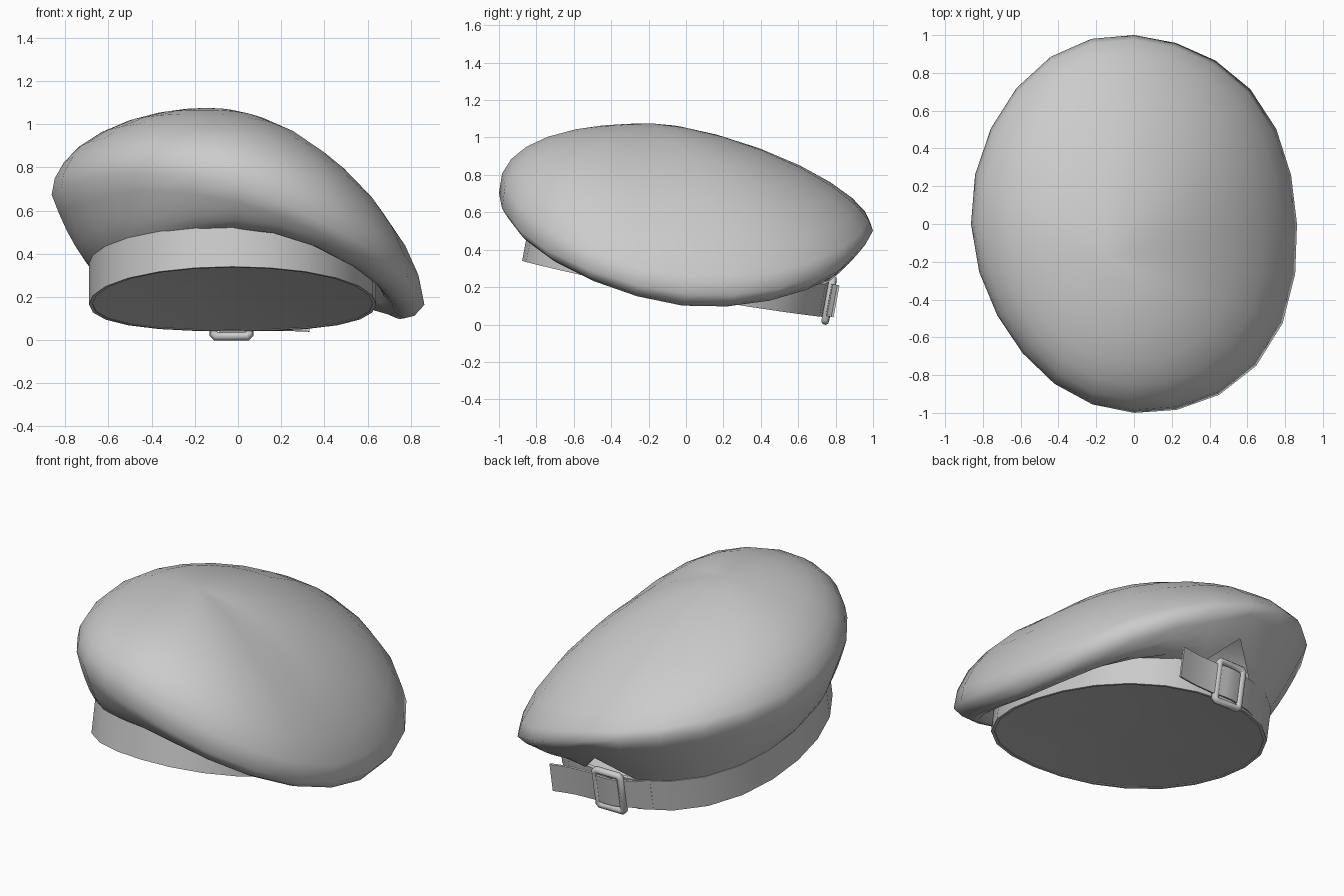
import bpy, bmesh
from math import sin, cos, pi, atan
from mathutils import Vector

if "Cube" in bpy.data.objects:
    bpy.data.objects.remove(bpy.data.objects["Cube"])

SEG = 24
TILT = atan(0.186)
ORIGIN = Vector((-0.025, -0.07, 0.19))
ANGLES = [2 * pi * i / SEG for i in range(SEG)]


def local(x, v, h):
    """Point in the tilted frame of the head opening."""
    return ORIGIN + Vector((x, v * cos(TILT) + h * sin(TILT), h * cos(TILT) - v * sin(TILT)))


def oval(a, h, scale=1.0):
    """Head opening outline, dipping a little at the sides."""
    r = scale * (1 + 0.03 * sin(2 * a) ** 2)
    return local(0.665 * r * cos(a), 0.82 * r * sin(a), h - 0.025 * cos(a) ** 2 * scale)


def build(name, rings, closed_loop=True, tip=None, wrap=False, smooth=60):
    """Skin a list of point rings, optionally fanned to a tip or joined end to start."""
    bm = bmesh.new()
    rows = [[bm.verts.new(p) for p in ring] for ring in rings]
    n = len(rows[0])
    pairs = list(zip(rows, rows[1:])) + ([(rows[-1], rows[0])] if wrap else [])
    for low, up in pairs:
        for i in range(n if closed_loop else n - 1):
            j = (i + 1) % n
            bm.faces.new((low[i], low[j], up[j], up[i]))
    if tip is not None:
        top = bm.verts.new(tip)
        for i in range(n):
            bm.faces.new((rows[-1][i], rows[-1][(i + 1) % n], top))
    if not closed_loop:
        bm.faces.new([r[0] for r in rows])
        bm.faces.new([r[-1] for r in rows])
        bmesh.ops.recalc_face_normals(bm, faces=bm.faces)
    mesh = bpy.data.meshes.new(name)
    bm.to_mesh(mesh)
    bm.free()
    ob = bpy.data.objects.new(name, mesh)
    bpy.context.collection.objects.link(ob)
    bpy.ops.object.select_all(action='DESELECT')
    ob.select_set(True)
    bpy.context.view_layer.objects.active = ob
    bpy.ops.object.shade_smooth_by_angle(angle=smooth * pi / 180)
    return ob


# Crown: slouching rim, tucked-in underside and domed top
def rim(a):
    r = 1 - 0.026 * sin(2 * a) + sin(2 * a) ** 2 * (0.014 + 0.03 * cos(a))
    return Vector((0.863 * r * cos(a), r * sin(a),
                   0.51 - 0.255 * cos(a) - 0.10 * sin(a) - 0.092 * cos(2 * a)))


def seam(a, i):
    p = oval(a, 0.183 - 0.05 * max(0, cos(a)), 0.99)
    return p.lerp(rim(a), 0.5) if i == SEG // 4 else p   # notch above the buckle


def under(a, i, t):
    p = rim(a).lerp(seam(a, i), t)
    p.z -= (0.04 + 0.08 * max(0, cos(a)) ** 2 - 0.03 * max(0, sin(a))) * 4 * t * (1 - t)
    return p


APEX = Vector((-0.14, -0.18, 1.075))


def dome(a, t):
    c, s = cos(a), sin(a)
    p = (1.58 if c > 0 else 1.95) * c * c + (1.5 if s > 0 else 2.4) * s * s
    p -= 0.25 * max(0, -s * c)          # flatter slope towards the low front corner
    q = APEX.lerp(rim(a), t)
    z = rim(a).z
    q.z = z + (APEX.z - z) * (1 - t ** p) ** (1 / p)
    return q


rings = [[under(a, i, t) for i, a in enumerate(ANGLES)] for t in (1, 0.8, 0.6, 0.4, 0.2)]
rings += [[rim(a) for a in ANGLES]]
rings += [[dome(a, t) for a in ANGLES] for t in (0.98, 0.92, 0.82, 0.68, 0.5, 0.32, 0.15)]
build("crown", rings, tip=APEX, smooth=75)

# Head band
section = [(0, 1), (0.19, 1), (0.19, 0.975), (0, 0.975)]
build("head_band", [[oval(a, h, s) for a in ANGLES] for h, s in section], wrap=True, smooth=40)

# Shallow lining closing the opening
inside = [[oval(a, 0.003 + 0.03 * (1 - s * s), 0.985 * s) for a in reversed(ANGLES)]
          for s in (1, 0.85, 0.6, 0.3)]
build("lining", inside, tip=local(0, 0, 0.033))

# Loose strap end passing through the buckle
path = [(-0.24, 0.758), (-0.17, 0.795), (-0.09, 0.82), (-0.03, 0.838), (0.03, 0.84),
        (0.10, 0.83), (0.22, 0.835), (0.30, 0.848), (0.355, 0.86)]
strap = [[local(x, v + d, h) for x, v in path]
         for d, h in ((0, 0.008), (0.012, 0.008), (0.012, 0.182), (0, 0.182))]
build("strap_end", strap, closed_loop=False, wrap=True, smooth=40)


# Buckle frame
def tube(name, points, radius):
    cu = bpy.data.curves.new(name, 'CURVE')
    cu.dimensions = '3D'
    cu.bevel_depth = radius
    cu.bevel_resolution = 2
    sp = cu.splines.new('POLY')
    sp.points.add(len(points) - 1)
    for pt, co in zip(sp.points, points):
        pt.co = (*co, 1)
    sp.use_cyclic_u = True
    sp.use_smooth = True
    bpy.context.collection.objects.link(bpy.data.objects.new(name, cu))


W, H, C = 0.083, 0.114, 0.012
corners = [(W, -H + C), (W, H - C), (W - C, H), (-W + C, H),
           (-W, H - C), (-W, -H + C), (-W + C, -H), (W - C, -H)]
tube("buckle_frame", [local(x - 0.005, 0.832, h + 0.093) for x, h in corners], 0.021)
